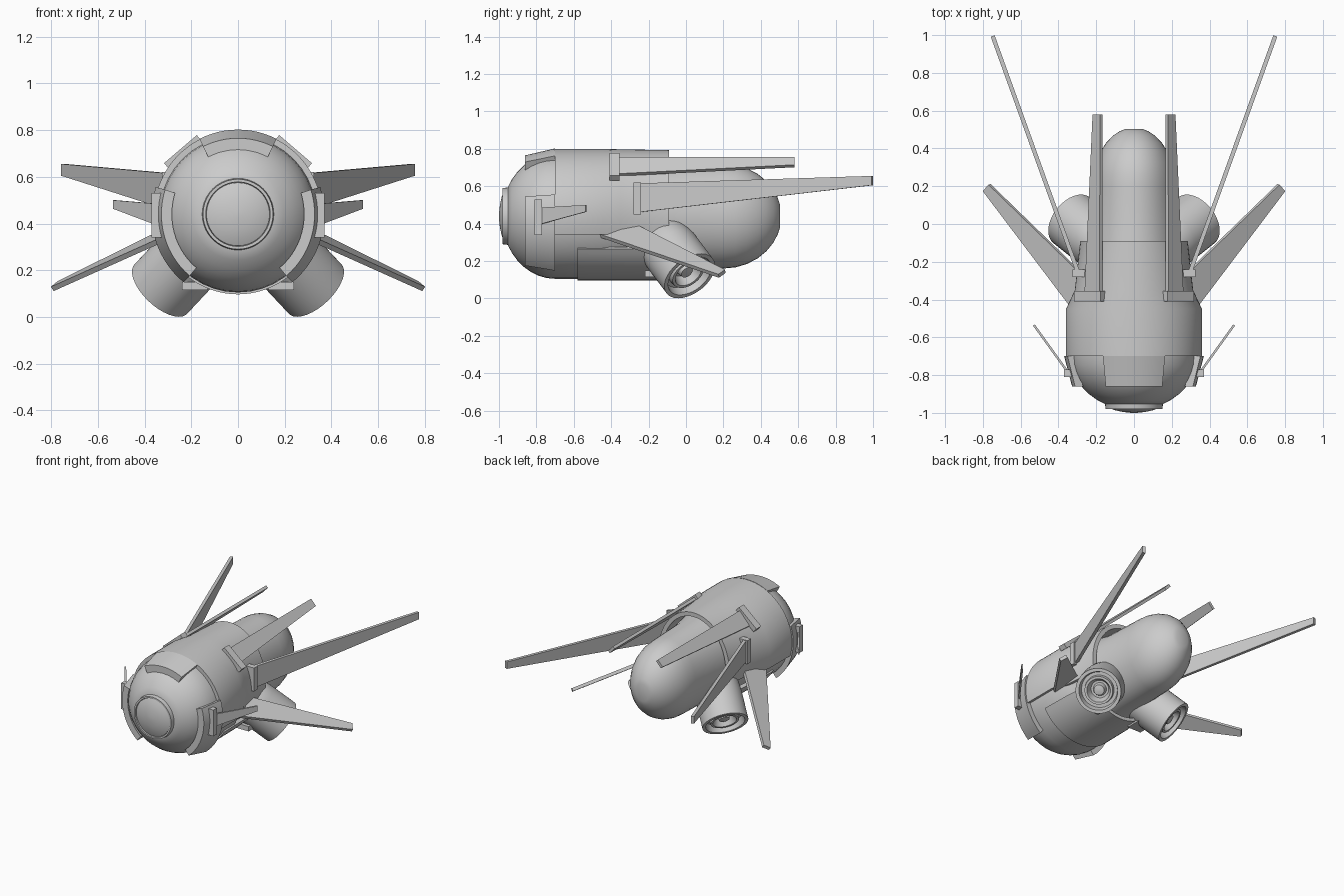
import bpy, bmesh, math
from mathutils import Vector, Matrix

if "Cube" in bpy.data.objects:
    bpy.data.objects.remove(bpy.data.objects["Cube"])

CZ = 0.44  # height of the hull axis


def finish(bm, name, smooth=True):
    bmesh.ops.recalc_face_normals(bm, faces=bm.faces)
    me = bpy.data.meshes.new(name)
    bm.to_mesh(me)
    bm.free()
    ob = bpy.data.objects.new(name, me)
    bpy.context.collection.objects.link(ob)
    if smooth:
        bpy.ops.object.select_all(action='DESELECT')
        ob.select_set(True)
        bpy.context.view_layer.objects.active = ob
        bpy.ops.object.shade_smooth_by_angle(angle=math.radians(32))
    return ob


def bridge(bm, rings, closed=True):
    """Join successive rings of vertices with quads."""
    for r0, r1 in zip(rings, rings[1:]):
        n = len(r0)
        for i in range(n if closed else n - 1):
            j = (i + 1) % n
            bm.faces.new((r0[i], r0[j], r1[j], r1[i]))


def loft(name, sections, n=40, matrix=None):
    """Elliptical sections (y, rx, rz) along y, capped at both ends."""
    bm = bmesh.new()
    rings = [[bm.verts.new((rx * math.sin(2 * math.pi * i / n), y, CZ * (matrix is None)
                            + rz * math.cos(2 * math.pi * i / n))) for i in range(n)]
             for y, rx, rz in sections]
    bridge(bm, rings)
    bm.faces.new(rings[0])
    bm.faces.new(rings[-1])
    if matrix:
        bm.transform(matrix)
    return finish(bm, name)


def arc_panel(name, a0, a1, sections, thick, n=24):
    """Curved plate around the hull; angles in degrees measured from the top."""
    bm = bmesh.new()
    cols = []
    for i in range(n + 1):
        a = math.radians(a0 + (a1 - a0) * i / n)
        s, c = math.sin(a), math.cos(a)
        pts = [(rx * s, y, CZ + rz * c) for y, rx, rz in sections]
        pts += [((rx - thick) * s, y, CZ + (rz - thick) * c) for y, rx, rz in reversed(sections)]
        cols.append([bm.verts.new(p) for p in pts])
    bridge(bm, cols)
    m = len(sections)
    for col in (cols[0], cols[-1]):
        for k in range(m - 1):
            bm.faces.new((col[k], col[k + 1], col[2 * m - 2 - k], col[2 * m - 1 - k]))
    return finish(bm, name)


def blade(name, corners, thick, side):
    """Thin flat plate from four corners (root pair, tip pair), mirrored by side."""
    p = [Vector(c) for c in corners]
    nrm = (p[2] - p[0]).cross(p[3] - p[1]).normalized() * thick / 2
    bm = bmesh.new()
    rings = []
    for sgn in (-1, 1):
        rings.append([bm.verts.new(((q + nrm * sgn).x * side, (q + nrm * sgn).y, (q + nrm * sgn).z))
                      for q in p])
    bridge(bm, rings)
    bm.faces.new(rings[0])
    bm.faces.new(rings[1])
    return finish(bm, name, False)


def box(name, lo, hi, side):
    bm = bmesh.new()
    bmesh.ops.create_cube(bm, size=1)
    for v in bm.verts:
        v.co = [lo[k] if v.co[k] < 0 else hi[k] for k in range(3)]
        v.co.x *= side
    return finish(bm, name, False)


# Hull: round nose, narrowing into a tall oval tail
nose = [(-0.7 - 0.285 * math.sin(t), 0.335 * math.cos(t), 0.335 * math.cos(t))
        for t in [math.radians(a) for a in (62, 54, 45, 36, 27, 18, 9, 0)]]
middle = [(-0.45, 0.335, 0.335), (-0.34, 0.285, 0.32), (-0.1, 0.235, 0.285), (0.2, 0.22, 0.28)]
tail = [(0.2 + 0.31 * math.sin(t), 0.22 * math.cos(t), 0.28 * math.cos(t))
        for t in [math.radians(a) for a in (12, 24, 36, 48, 60, 70, 77)]]
loft("hull", nose + middle + tail)

# Front lens with rim
loft("lens_rim", [(-0.94, 0.155, 0.155), (-0.98, 0.15, 0.15), (-0.98, 0.138, 0.138), (-0.965, 0.136, 0.136)])
loft("lens", [(-0.95, 0.137, 0.137), (-0.972, 0.135, 0.135), (-0.985, 0.105, 0.105),
              (-0.995, 0.06, 0.06), (-1.0, 0.015, 0.015)])

# Hull shells
arc_panel("upper_shell", -106, 106, [(-0.7, 0.36, 0.36), (-0.45, 0.36, 0.36),
                                     (-0.35, 0.313, 0.357), (-0.09, 0.285, 0.353)], 0.03, 40)
arc_panel("belly_shell", 121, 239, [(-0.58, 0.345, 0.343), (-0.35, 0.34, 0.343), (-0.14, 0.315, 0.343)], 0.025)
arc_panel("brow_plate", -27, 27, [(-0.86, 0.33, 0.325), (-0.7, 0.362, 0.362)], 0.05, 12)

# Engine pod profile: (distance along axis, radius), open end with nested rings
engine = [(-0.36, 0.05), (-0.35, 0.09), (-0.32, 0.13), (-0.27, 0.15), (-0.2, 0.155), (0, 0.155),
          (0, 0.132), (-0.05, 0.122), (-0.05, 0.1), (-0.015, 0.096), (-0.015, 0.08),
          (-0.07, 0.06), (-0.07, 0.045), (-0.03, 0.035), (-0.025, 0.01)]

for s, tag in ((1, "right"), (-1, "left")):
    # Cheek plates with small fins
    arc_panel("cheek_plate_" + tag, 72 * s, 141 * s, [(-0.86, 0.328, 0.34), (-0.7, 0.37, 0.375)], 0.045, 14)
    box("small_fin_base_" + tag, (0.325, -0.81, 0.34), (0.37, -0.77, 0.53), s)
    blade("small_fin_" + tag, [(0.35, -0.785, 0.395), (0.35, -0.785, 0.485),
                               (0.53, -0.535, 0.5), (0.53, -0.535, 0.463)], 0.012, s)
    # Upper fins lying along the shell
    blade("upper_fin_base_" + tag, [(0.165, -0.41, 0.765), (0.305, -0.41, 0.645),
                                    (0.305, -0.355, 0.645), (0.165, -0.355, 0.765)], 0.035, s)
    blade("upper_fin_" + tag, [(0.175, -0.37, 0.75), (0.255, -0.37, 0.66),
                               (0.212, 0.58, 0.708), (0.173, 0.58, 0.75)], 0.02, s)
    # Long side wings
    box("long_wing_base_" + tag, (0.26, -0.28, 0.45), (0.325, -0.24, 0.62), s)
    blade("long_wing_" + tag, [(0.295, -0.26, 0.46), (0.295, -0.26, 0.615),
                               (0.748, 0.995, 0.655), (0.748, 0.995, 0.605)], 0.022, s)
    # Lower wings
    blade("lower_wing_" + tag, [(0.315, -0.46, 0.335), (0.27, -0.27, 0.39),
                                (0.765, 0.21, 0.145), (0.795, 0.175, 0.12)], 0.022, s)
    # Engine pods and struts
    axis = Vector((0.6 * s, 0.48, -0.64))
    mat = Matrix.Translation((0.33 * s, 0.02, 0.12)) @ axis.to_track_quat('Y', 'Z').to_matrix().to_4x4()
    loft("engine_" + tag, [(y, r, r) for y, r in engine], 32, mat)
    box("engine_strut_" + tag, (0.13, -0.22, 0.115), (0.24, -0.09, 0.15), s)
